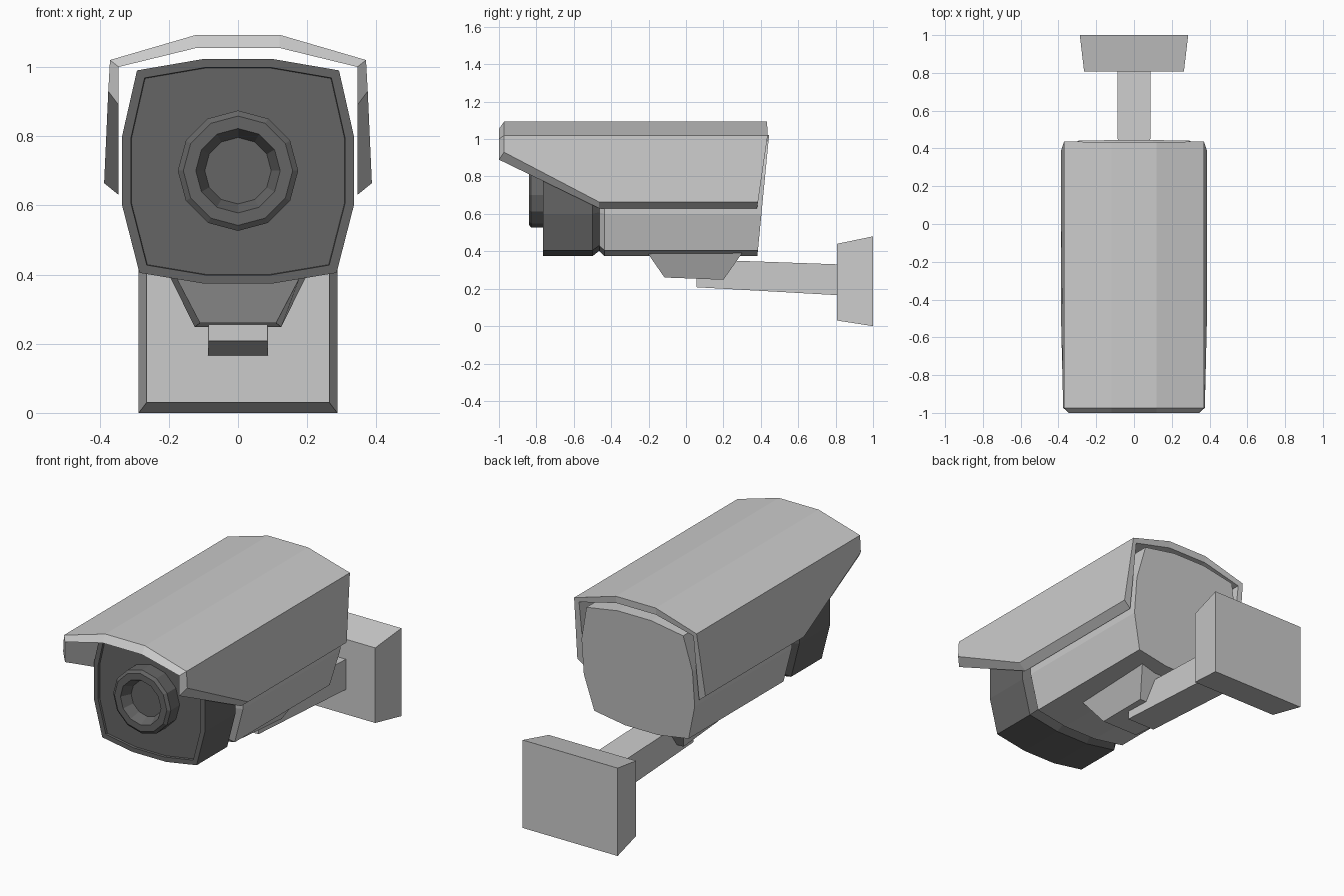
import bpy, bmesh
from math import sin, cos, pi

if "Cube" in bpy.data.objects:
    bpy.data.objects.remove(bpy.data.objects["Cube"])

dark = bpy.data.materials.new("dark_grey")
dark.diffuse_color = (0.13, 0.13, 0.13, 1)
dark.use_nodes = True
dark.node_tree.nodes["Principled BSDF"].inputs["Base Color"].default_value = dark.diffuse_color


def finish(name, bm, mat=None):
    bmesh.ops.recalc_face_normals(bm, faces=bm.faces[:])
    me = bpy.data.meshes.new(name)
    bm.to_mesh(me)
    bm.free()
    ob = bpy.data.objects.new(name, me)
    bpy.context.collection.objects.link(ob)
    if mat:
        me.materials.append(mat)
    return ob


def bridge(bm, a, b):
    n = len(a)
    for i in range(n):
        j = (i + 1) % n
        bm.faces.new((a[i], a[j], b[j], b[i]))


def loft(name, rings, mat=None):
    """Skin a stack of equal-length rings and cap both ends."""
    bm = bmesh.new()
    vs = [[bm.verts.new(p) for p in r] for r in rings]
    for a, b in zip(vs, vs[1:]):
        bridge(bm, a, b)
    bm.faces.new(vs[0])
    bm.faces.new(vs[-1])
    return finish(name, bm, mat)


def mirror_loop(half):
    return half + [(-p[0], *p[1:]) for p in reversed(half)]


# Shared 12-sided housing cross-section (x, z)
SECTION = mirror_loop([(0.10, 1.023), (0.292, 0.99), (0.335, 0.80),
                       (0.335, 0.60), (0.285, 0.405), (0.10, 0.374)])
CZ = 0.70


def section(y, s=1.0):
    return [(x * s, y, CZ + (z - CZ) * s) for x, z in SECTION]


# Dark front housing with slightly recessed face
loft("front_housing", [section(-0.463, 0.91), section(-0.50), section(-0.764),
                       section(-0.764, 0.925), section(-0.752, 0.92)], dark)

# Main body with a back face that leans outward at the top
back = [(x, 0.382 + (z - 0.38) * 0.097, z) for x, z in SECTION]
loft("main_body", [section(-0.463, 0.92), section(-0.435), back])


# Lens barrel with conical recess
def circle(r, y, n=12):
    return [(r * sin(2 * pi * i / n), y, CZ + r * cos(2 * pi * i / n)) for i in range(n)]


loft("lens", [circle(0.174, -0.74), circle(0.174, -0.828), circle(0.158, -0.84),
              circle(0.122, -0.84), circle(0.096, -0.785)], dark)

# Sun hood: folded sheet, outer and inner skins joined along the rim
outer = mirror_loop([(0.12, -0.973, 1.093), (0.37, -0.973, 1.02), (0.375, -0.973, 0.93),
                     (0.387, -0.465, 0.664), (0.387, 0.385, 0.664),
                     (0.37, 0.437, 1.02), (0.12, 0.433, 1.093)])
inner = mirror_loop([(0.12, -1.0, 1.055), (0.345, -1.0, 1.0), (0.345, -1.0, 0.89),
                     (0.345, -0.465, 0.63), (0.345, 0.38, 0.63),
                     (0.345, 0.43, 1.0), (0.12, 0.43, 1.055)])
bm = bmesh.new()
skins = [[bm.verts.new(p) for p in pts] for pts in (outer, inner)]
for s in skins:
    for f in ((1, 2, 3, 4, 5), (0, 1, 5, 6), (0, 6, 7, 13), (7, 8, 12, 13), (8, 9, 10, 11, 12)):
        bm.faces.new([s[i] for i in f])
bridge(bm, *skins)
finish("sun_hood", bm)


# Tapered blocks: each end given as y/z at top and bottom plus half widths
def block(name, ends):
    loft(name, [[(-wt, yt, zt), (wt, yt, zt), (wb, yb, zb), (-wb, yb, zb)]
                for wt, yt, zt, wb, yb, zb in ends])


block("mount_foot", [(0.178, -0.205, 0.39, 0.11, -0.115, 0.26),
                     (0.195, 0.30, 0.39, 0.125, 0.20, 0.248)])
block("arm", [(0.085, 0.055, 0.357, 0.085, 0.055, 0.208),
              (0.087, 0.82, 0.33, 0.087, 0.82, 0.165)])
block("wall_plate", [(0.264, 0.807, 0.44, 0.264, 0.807, 0.03),
                     (0.287, 1.0, 0.48, 0.287, 1.0, 0.0)])
